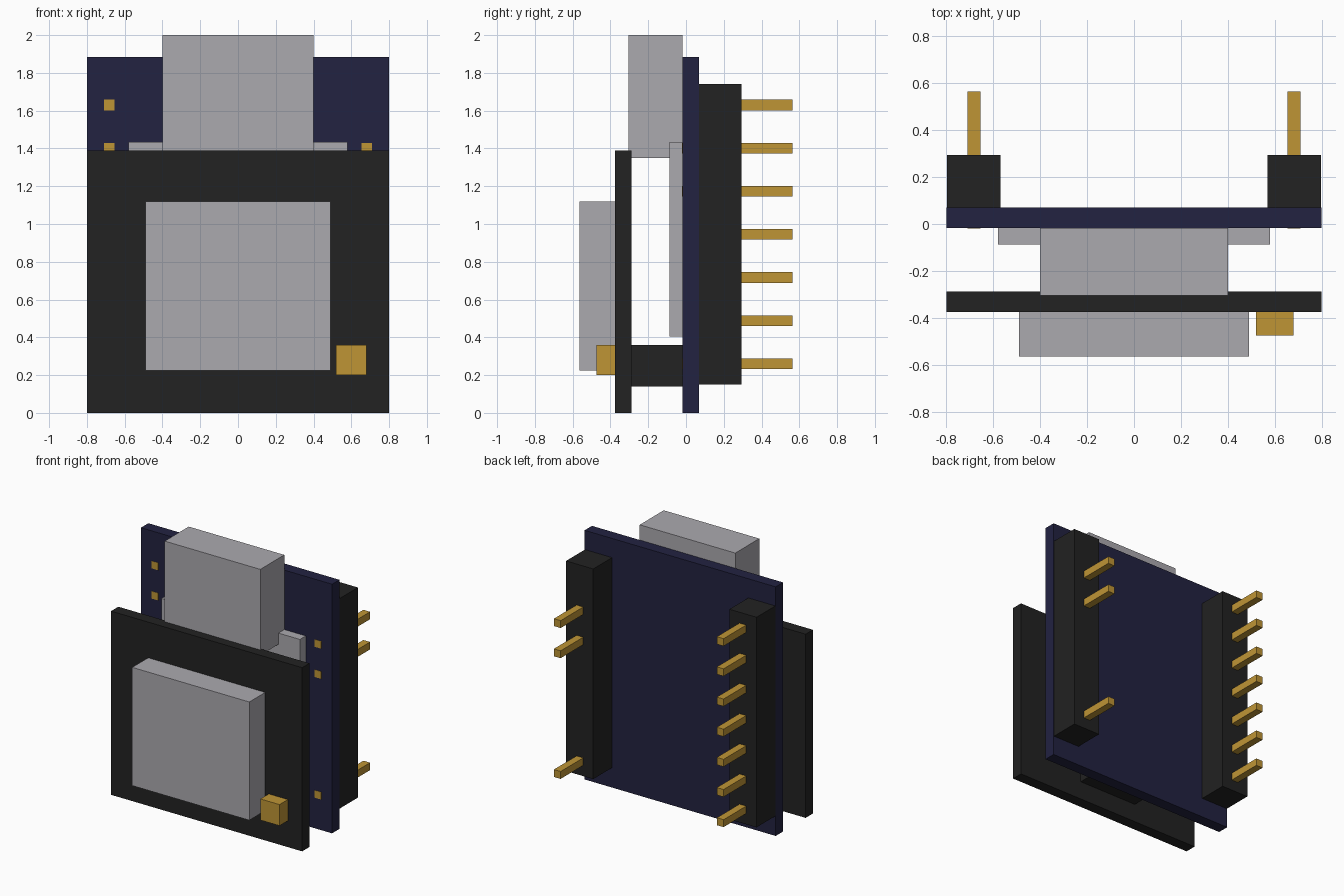
import bpy
import bmesh
from mathutils import Vector

if "Cube" in bpy.data.objects:
    bpy.data.objects.remove(bpy.data.objects["Cube"], do_unlink=True)


def material(name, rgb):
    m = bpy.data.materials.new(name)
    m.use_nodes = True
    m.diffuse_color = (*rgb, 1)
    bsdf = next(n for n in m.node_tree.nodes if n.type == "BSDF_PRINCIPLED")
    bsdf.inputs["Base Color"].default_value = (*rgb, 1)
    return m


BLACK = material("black plastic", (0.016, 0.016, 0.016))
NAVY = material("navy board", (0.016, 0.016, 0.053))
GREY = material("light grey metal", (0.41, 0.40, 0.43))
GOLD = material("gold", (0.52, 0.30, 0.036))


def box(name, mat, x, y, z):
    """Flat-faced block spanning the given (low, high) ranges."""
    low, high = (Vector(c) for c in zip(x, y, z))
    size, centre = high - low, (low + high) / 2
    bm = bmesh.new()
    bmesh.ops.create_cube(bm, size=1)
    bmesh.ops.scale(bm, vec=size, verts=bm.verts)
    mesh = bpy.data.meshes.new(name)
    bm.to_mesh(mesh)
    bm.free()
    mesh.materials.append(mat)
    obj = bpy.data.objects.new(name, mesh)
    obj.location = centre
    bpy.context.scene.collection.objects.link(obj)
    return obj


# Main board and the parts on its front
BOARD_FRONT, BOARD_BACK = -0.018, 0.07
box("main_board", NAVY, (-0.8, 0.8), (BOARD_FRONT, BOARD_BACK), (0, 1.885))
box("upper_module", GREY, (-0.4, 0.4), (-0.305, BOARD_FRONT), (1.35, 2))
box("middle_module", GREY, (-0.58, 0.58), (-0.088, BOARD_FRONT), (0.405, 1.435))

# Front board, joined to the main board by a connector
PLATE_FRONT, PLATE_BACK = -0.375, -0.288
box("board_connector", BLACK, (-0.25, 0.25), (PLATE_BACK, BOARD_FRONT), (0.14, 0.36))
box("front_board", BLACK, (-0.8, 0.8), (PLATE_FRONT, PLATE_BACK), (0, 1.39))
box("front_shield", GREY, (-0.49, 0.49), (-0.565, PLATE_FRONT), (0.225, 1.12))
box("antenna_socket", GOLD, (0.52, 0.68), (-0.475, PLATE_FRONT), (0.2, 0.36))

# Header strips on the back, with pins passing through the board
PIN = 0.028
PIN_ROWS = {"right": (-1, range(7)), "left": (1, (0, 4, 5))}
for label, (side, rows) in PIN_ROWS.items():
    strip_x = sorted((side * 0.57, side * 0.797))
    box(f"{label}_header", BLACK, strip_x, (BOARD_BACK, 0.295), (0.15, 1.74))
    for row in rows:
        px, pz = side * 0.682, 0.26 + row * 0.2283
        box(f"{label}_pin_{row + 1}", GOLD, (px - PIN, px + PIN),
            (BOARD_FRONT - 0.002, 0.565), (pz - PIN, pz + PIN))
